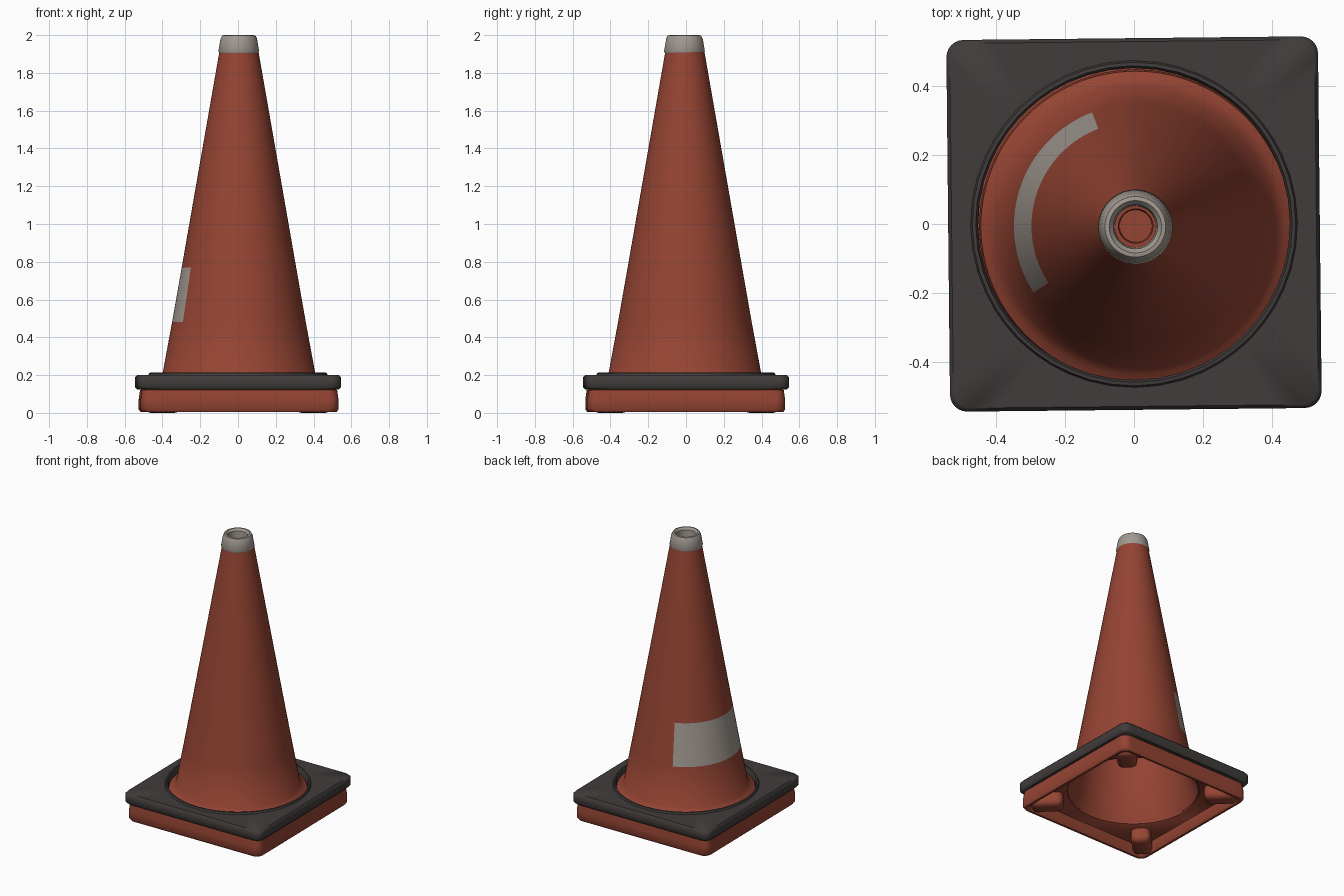
import bpy, bmesh, math
from mathutils import Matrix

if "Cube" in bpy.data.objects:
    bpy.data.objects.remove(bpy.data.objects["Cube"])


def material(name, rgb):
    m = bpy.data.materials.new(name)
    m.diffuse_color = (*rgb, 1)
    m.use_nodes = True
    m.node_tree.nodes["Principled BSDF"].inputs["Base Color"].default_value = m.diffuse_color
    return m


orange = material("faded_orange", (0.30, 0.058, 0.033))
grey = material("reflective_grey", (0.36, 0.32, 0.285))
black = material("black_rubber", (0.052, 0.045, 0.044))


def finish(name, bm, mats, loc=(0, 0, 0), rot=0, angle=35):
    bmesh.ops.recalc_face_normals(bm, faces=bm.faces[:])
    me = bpy.data.meshes.new(name)
    bm.to_mesh(me)
    bm.free()
    ob = bpy.data.objects.new(name, me)
    bpy.context.collection.objects.link(ob)
    for m in mats:
        me.materials.append(m)
    ob.location = loc
    ob.rotation_euler.z = math.radians(rot)
    bpy.ops.object.select_all(action='DESELECT')
    ob.select_set(True)
    bpy.context.view_layer.objects.active = ob
    bpy.ops.object.shade_smooth_by_angle(angle=math.radians(angle))
    return ob


def loft(rings, closed):
    """Skin a list of equal-length point rings; closed joins last to first."""
    bm = bmesh.new()
    vs = [[bm.verts.new(p) for p in r] for r in rings]
    n = len(vs[0])
    pairs = list(zip(vs, vs[1:]))
    if closed:
        pairs.append((vs[-1], vs[0]))
    for a, b in pairs:
        for i in range(n):
            j = (i + 1) % n
            bm.faces.new((a[i], a[j], b[j], b[i]))
    if not closed:
        bm.faces.new(vs[0])
        bm.faces.new(vs[-1])
    return bm


def circle(r, z, n=120):
    return [(r * math.cos(2 * math.pi * i / n), r * math.sin(2 * math.pi * i / n), z)
            for i in range(n)]


def square(h, z, rad=0.05, arc=6, side=12):
    """Rounded square with rad corner arcs and evenly divided sides."""
    pts = []
    for k in range(4):
        c, s = [(1, 0), (0, 1), (-1, 0), (0, -1)][k]
        q = [(h, -(h - rad) + 2 * (h - rad) * i / side) for i in range(side)]
        q += [(h - rad + rad * math.cos(a), h - rad + rad * math.sin(a))
              for a in (math.pi / 2 * i / arc for i in range(arc))]
        pts += [(x * c - y * s, x * s + y * c, z) for x, y in q]
    return pts


def round_hole(r, z):
    """Circle whose points line up with those of the rounded square."""
    out = []
    for x, y, _ in square(0.53, 0):
        d = math.hypot(x, y)
        out.append((x / d * r, y / d * r, z))
    return out


def mixed(profile):
    return loft([square(r, z) if kind == "S" else round_hole(r, z)
                 for kind, r, z in profile], True)


# Hollow cone: inside wall, flared foot, outer wall, shallow well at the tip
cone_profile = [(0.08, 1.80), (0.335, 0.48), (0.39, 0.19), (0.425, 0.115), (0.455, 0.14),
                (0.45, 0.175), (0.43, 0.187), (0.403, 0.215), (0.354, 0.48),
                (0.303, 0.77), (0.104, 1.91), (0.05, 1.91), (0.047, 1.85)]
bm = loft([circle(r, z) for r, z in cone_profile], False)
# Grey reflective patch on the back left of the cone
for f in bm.faces:
    c = f.calc_center_median()
    ang = math.degrees(math.atan2(c.y, c.x)) % 360
    outer = math.hypot(c.x, c.y) > 0.32
    if 0.5 < c.z < 0.75 and 111 < ang < 213 and outer:
        f.material_index = 1
finish("cone", bm, [orange, grey], (0.005, -0.006, 0))

# Grey collar around the tip
collar = [(0.104, 1.905), (0.108, 1.915), (0.097, 1.98), (0.088, 1.998), (0.076, 2.0),
          (0.064, 1.985), (0.06, 1.905)]
finish("tip_collar", loft([circle(r, z, 64) for r, z in collar], True), [grey],
       (0.004, -0.008, 0))

# Black rubber weight plate with a raised lip around its hole
plate = [("C", 0.455, 0.13), ("S", 0.53, 0.125), ("S", 0.54, 0.137), ("S", 0.54, 0.188),
         ("S", 0.53, 0.20), ("C", 0.475, 0.20), ("C", 0.47, 0.212), ("C", 0.46, 0.213),
         ("C", 0.453, 0.20)]
finish("weight_plate", mixed(plate), [black], rot=0.6, angle=50)

# Orange hollow base
base = [("C", 0.43, 0.12), ("S", 0.50, 0.13), ("S", 0.517, 0.12), ("S", 0.524, 0.07),
        ("S", 0.524, 0.02), ("S", 0.515, 0.005), ("S", 0.50, 0.005), ("S", 0.49, 0.02),
        ("S", 0.485, 0.08), ("C", 0.47, 0.09), ("C", 0.43, 0.108)]
finish("base_skirt", mixed(base), [orange], (0.003, -0.004, 0), 0.6, 50)

# Rounded feet under the four corners
for k in range(4):
    a = math.radians(45 + 90 * k)
    bm = bmesh.new()
    bmesh.ops.create_cube(bm, size=1, matrix=Matrix.Diagonal((0.21, 0.13, 0.12, 1)))
    bmesh.ops.bevel(bm, geom=bm.edges[:], offset=0.04, segments=4, profile=0.5,
                    affect='EDGES')
    finish(f"corner_foot_{k + 1}", bm, [orange],
           (0.565 * math.cos(a), 0.565 * math.sin(a), 0.06), 45 + 90 * k)
